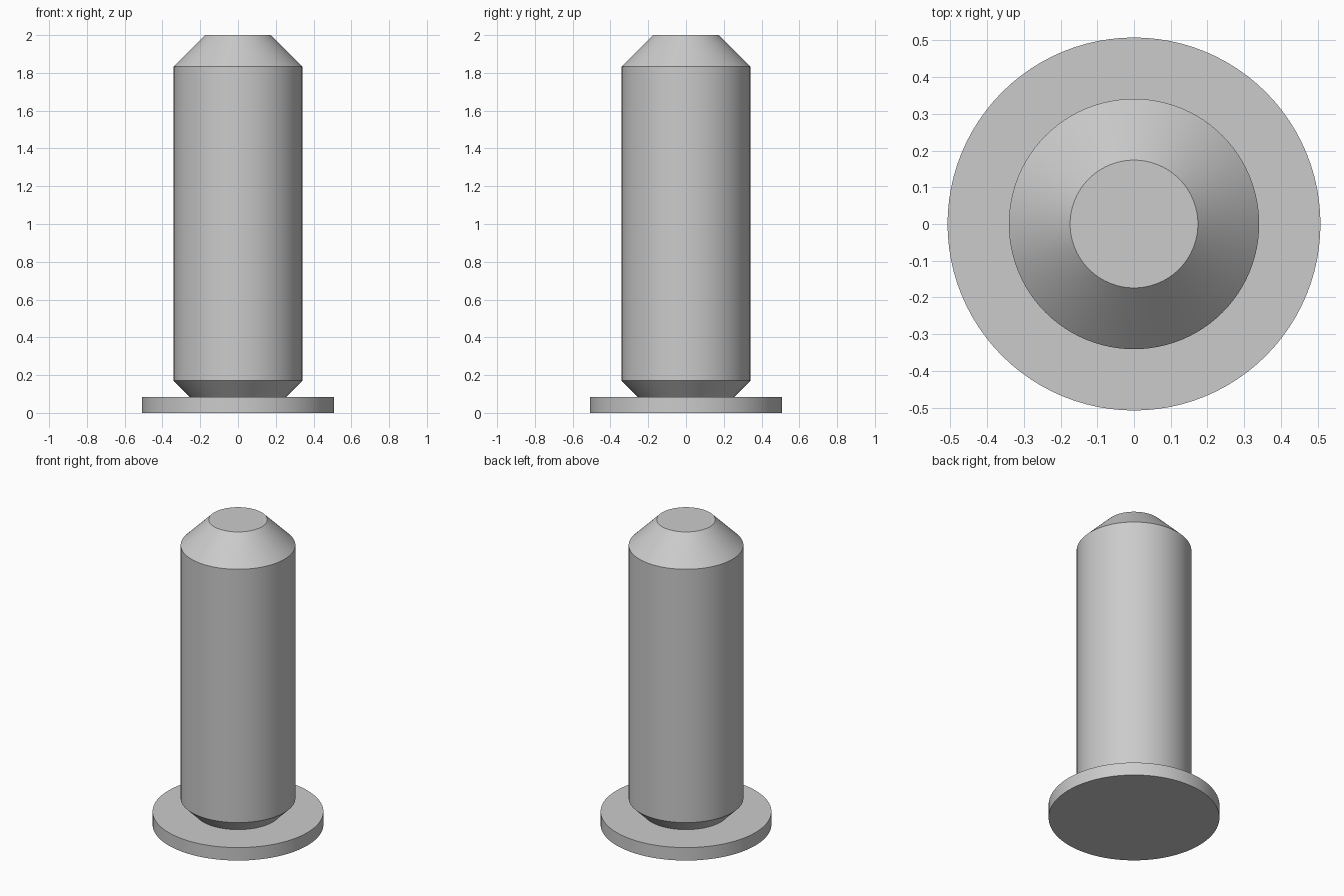
import bpy, bmesh
from math import radians, tau
from mathutils import Matrix, Vector

if "Cube" in bpy.data.objects:
    bpy.data.objects.remove(bpy.data.objects["Cube"])

SEGMENTS = 96


def lathe(name, profile):
    """Spin an (radius, z) profile around z; its ends lie on the axis."""
    bm = bmesh.new()
    verts = [bm.verts.new((r, 0, z)) for r, z in profile]
    edges = [bm.edges.new(pair) for pair in zip(verts, verts[1:])]
    bmesh.ops.spin(bm, geom=verts + edges, cent=(0, 0, 0), axis=(0, 0, 1),
                   angle=tau, steps=SEGMENTS, use_merge=False)
    bmesh.ops.remove_doubles(bm, verts=bm.verts, dist=1e-5)
    # Turn the flat end fans into single round faces
    flat = [v for v in bm.verts if v.co.xy.length < 1e-5]
    bmesh.ops.dissolve_verts(bm, verts=flat)
    bmesh.ops.recalc_face_normals(bm, faces=bm.faces)
    mesh = bpy.data.meshes.new(name)
    bm.to_mesh(mesh)
    bm.free()
    obj = bpy.data.objects.new(name, mesh)
    bpy.context.collection.objects.link(obj)
    bpy.context.view_layer.objects.active = obj
    obj.select_set(True)
    bpy.ops.object.shade_smooth_by_angle(angle=radians(30))
    return obj


# Flanged pin: base disc, undercut neck, straight shank, chamfered tip
lathe("flanged_pin", [
    (0, 0), (0.508, 0), (0.508, 0.085),      # base flange
    (0.255, 0.085), (0.341, 0.171),          # tapered neck
    (0.341, 1.833),                          # shank
    (0.174, 2.0), (0, 2.0),                  # chamfered tip
])
